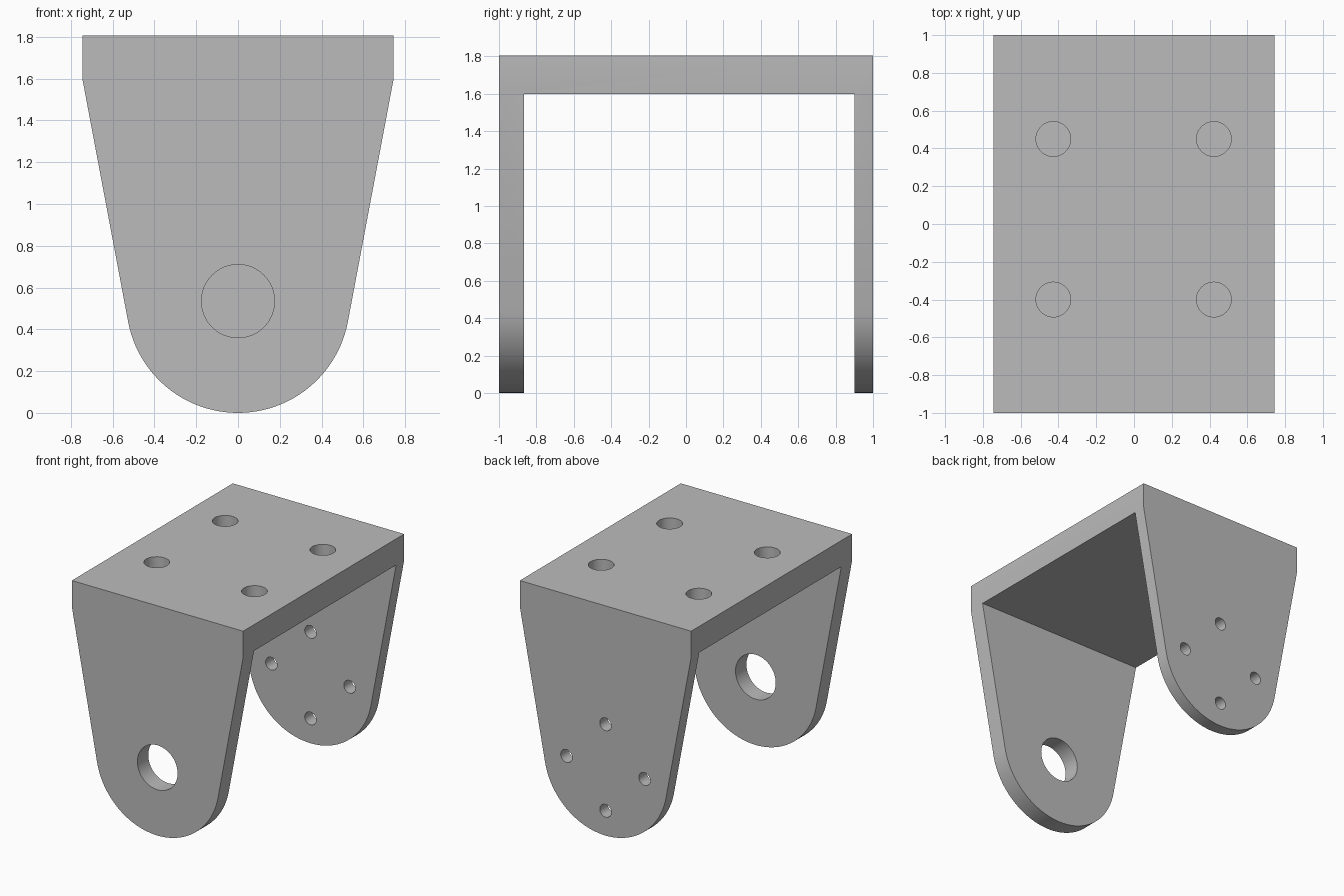
import bpy, bmesh, math
from mathutils import Matrix, Vector

if "Cube" in bpy.data.objects:
    bpy.data.objects.remove(bpy.data.objects["Cube"], do_unlink=True)

HALF_WIDTH, HEIGHT, SHOULDER = 0.745, 1.806, 1.6
LUG_RADIUS = 0.535                    # rounded lug end, also the height of its centre
FRONT_INNER, BACK_INNER = -0.865, 0.9

grey = bpy.data.materials.new("plain grey")
grey.use_nodes = True
colour = (0.5, 0.5, 0.5, 1)
grey.diffuse_color = colour
grey.node_tree.nodes["Principled BSDF"].inputs["Base Color"].default_value = colour


def make_object(name, bm):
    bmesh.ops.recalc_face_normals(bm, faces=bm.faces)
    mesh = bpy.data.meshes.new(name)
    bm.to_mesh(mesh)
    bm.free()
    mesh.materials.append(grey)
    obj = bpy.data.objects.new(name, mesh)
    bpy.context.collection.objects.link(obj)
    return obj


def cut(target, cutter):
    cutter.hide_render = True
    mod = target.modifiers.new(cutter.name, 'BOOLEAN')
    mod.operation, mod.solver, mod.object = 'DIFFERENCE', 'EXACT', cutter
    bpy.context.view_layer.objects.active = target
    bpy.ops.object.modifier_apply(modifier=mod.name)
    bpy.data.objects.remove(cutter, do_unlink=True)


def drill(target, centre, radius, depth, along_y=False, sides=48):
    bm = bmesh.new()
    turn = Matrix.Rotation(math.pi / 2, 4, 'X') if along_y else Matrix()
    bmesh.ops.create_cone(bm, cap_ends=True, segments=sides, radius1=radius, radius2=radius,
                          depth=depth, matrix=Matrix.Translation(centre) @ turn)
    cut(target, make_object("drill_cutter", bm))


# Side profile: square shoulders, tapering tangentially into the round lug end
rise = SHOULDER - LUG_RADIUS
tangent = math.atan2(rise, HALF_WIDTH) - math.acos(LUG_RADIUS / math.hypot(HALF_WIDTH, rise))
profile = [(-HALF_WIDTH, SHOULDER), (-HALF_WIDTH, HEIGHT), (HALF_WIDTH, HEIGHT), (HALF_WIDTH, SHOULDER)]
STEPS = 48
for i in range(STEPS + 1):
    a = tangent - (math.pi + 2 * tangent) * i / STEPS
    profile.append((LUG_RADIUS * math.cos(a), LUG_RADIUS * (1 + math.sin(a))))

bm = bmesh.new()
face = bm.faces.new([bm.verts.new((x, -1, z)) for x, z in profile])
swept = bmesh.ops.extrude_face_region(bm, geom=[face])["geom"]
bmesh.ops.translate(bm, vec=(0, 2, 0), verts=[v for v in swept if isinstance(v, bmesh.types.BMVert)])
bracket = make_object("clevis_bracket", bm)

# Gap between the two lugs
bm = bmesh.new()
bmesh.ops.create_cube(bm, size=1)
bmesh.ops.scale(bm, vec=(2, BACK_INNER - FRONT_INNER, 2), verts=bm.verts)
bmesh.ops.translate(bm, vec=(0, (BACK_INNER + FRONT_INNER) / 2, SHOULDER - 1), verts=bm.verts)
cut(bracket, make_object("gap_cutter", bm))

# Pivot hole in the front lug
drill(bracket, Vector((0, -0.95, LUG_RADIUS)), 0.175, 0.4, along_y=True)

# Ring of four bolt holes in the back lug
for i in range(4):
    a = i * math.pi / 2
    drill(bracket, Vector((0.34 * math.cos(a), 0.95, LUG_RADIUS + 0.34 * math.sin(a))),
          0.05, 0.3, along_y=True, sides=32)

# Blind mounting holes in the top plate
for x in (-0.427, 0.423):
    for y in (-0.4, 0.45):
        drill(bracket, Vector((x, y, HEIGHT)), 0.092, 0.3)

bpy.ops.object.select_all(action='DESELECT')
bracket.select_set(True)
bpy.context.view_layer.objects.active = bracket
bpy.ops.object.shade_smooth_by_angle(angle=math.radians(30))
